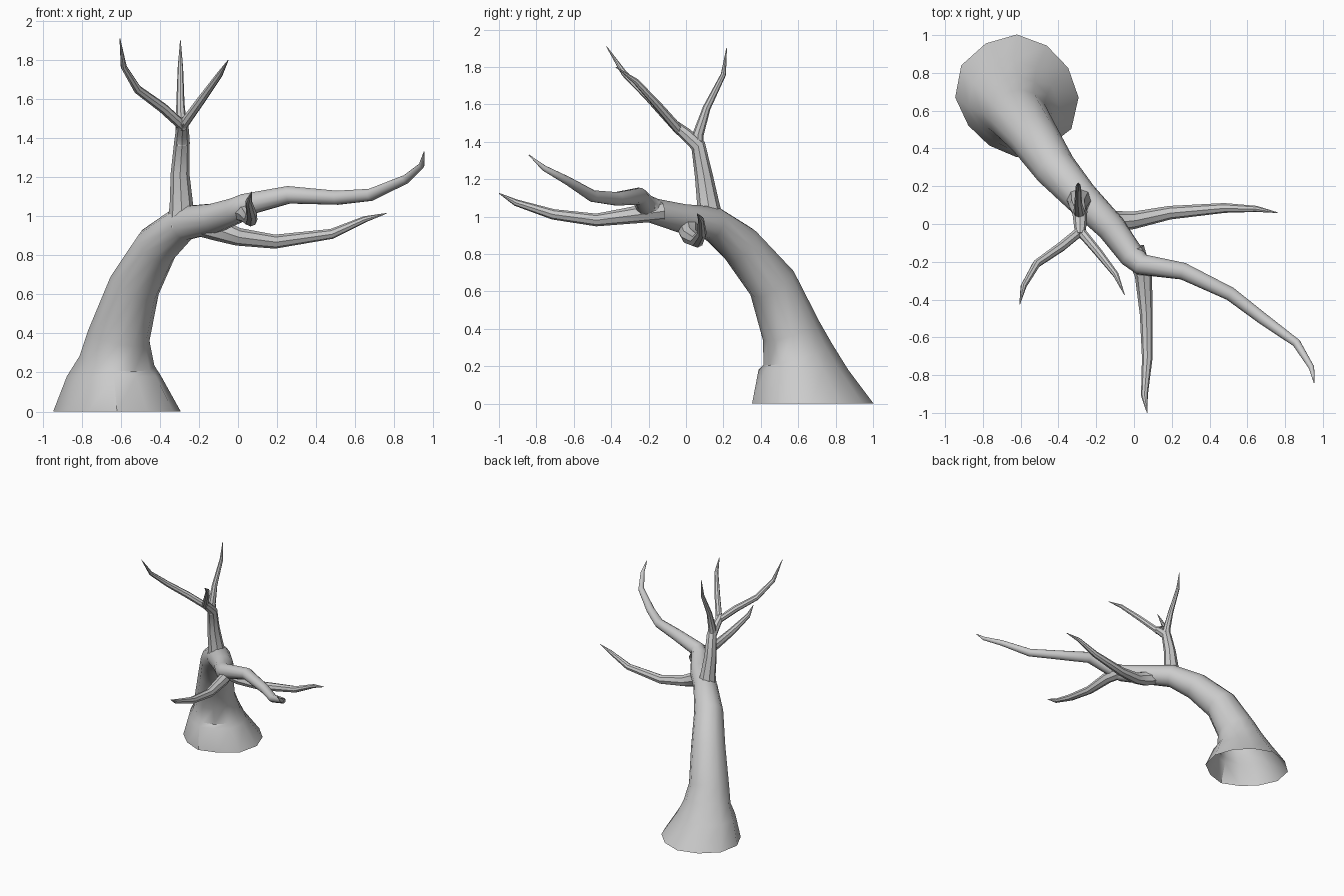
import bpy, bmesh, math
from mathutils import Vector


def limb(name, pts, sides=8, flutes=None):
    """Tapered tube through (x, y, z, radius) points; flutes = (profile, strength per ring)."""
    bm = bmesh.new()
    P = [Vector(p[:3]) for p in pts]
    n = len(P)
    seg = [(P[i + 1] - P[i]).normalized() for i in range(n - 1)]
    rings = []
    tan = Vector((0, 0, 1)) if flutes else seg[0]
    u = Vector((1, 0, 0)) if flutes else tan.orthogonal().normalized()
    for i in range(n):
        if i > 0:
            new = seg[i - 1] if i == n - 1 else (seg[i - 1] + seg[i]).normalized()
            if flutes and i < 2:
                new = Vector((0, 0, 1))
            u = tan.rotation_difference(new) @ u
            tan = new
        v = tan.cross(u)
        ring = []
        for k in range(sides):
            a = 2 * math.pi * k / sides
            r = pts[i][3]
            if flutes and i < len(flutes[1]):
                r *= 1 + (flutes[0][k] - 1) * flutes[1][i]
            ring.append(bm.verts.new(P[i] + (u * math.cos(a) + v * math.sin(a)) * r))
        rings.append(ring)
    for a, b in zip(rings, rings[1:]):
        for k in range(sides):
            j = (k + 1) % sides
            bm.faces.new((a[k], a[j], b[j], b[k]))
    bm.faces.new(rings[-1])
    me = bpy.data.meshes.new(name)
    bm.to_mesh(me)
    bm.free()
    ob = bpy.data.objects.new(name, me)
    bpy.context.collection.objects.link(ob)
    bpy.ops.object.select_all(action='DESELECT')
    ob.select_set(True)
    bpy.context.view_layer.objects.active = ob
    bpy.ops.object.shade_smooth_by_angle(angle=math.radians(40))
    return ob


# Leaning trunk with flared open base, running on into the longest branch
flare = [.99, .95, .96, 1.01, 1.0, 1.03, .99, .9, .89, .96, .94, 1.01]
limb("trunk", [
    (-.62, .67, 0, .33), (-.635, .62, .18, .245), (-.62, .595, .26, .195),
    (-.61, .56, .39, .16), (-.53, .46, .645, .132), (-.415, .29, .85, .112),
    (-.28, .14, .965, .092), (-.12, -.02, .99, .078), (-.01, -.17, 1.03, .068),
    (.04, -.215, 1.06, .058), (.26, -.25, 1.11, .046), (.51, -.37, 1.095, .037),
    (.68, -.50, 1.11, .032), (.86, -.63, 1.19, .023), (.94, -.76, 1.26, .015),
    (.953, -.84, 1.33, .002)], 12, (flare, [1, 1.3, 1, .5]))

# Side branches: towards the front, and towards the right
limb("front_branch", [
    (.0, -.13, 1.03, .055), (.05, -.27, 1.01, .046), (.065, -.48, .982, .034),
    (.07, -.71, 1.012, .028), (.055, -.91, 1.075, .018), (.07, -1.0, 1.125, .002)])
limb("right_branch", [
    (-.24, .08, .97, .06), (-.11, .01, .935, .06), (.0, .02, .895, .046),
    (.19, .06, .87, .036), (.48, .085, .91, .026), (.65, .08, .985, .016),
    (.76, .06, 1.015, .002)])

# Upright stem and its three twigs
limb("upper_stem", [
    (-.285, .13, .95, .08), (-.29, .12, 1.06, .06), (-.297, .095, 1.22, .048),
    (-.287, .065, 1.38, .04), (-.285, .0, 1.44, .034), (-.285, -.06, 1.49, .026)])
limb("back_twig", [
    (-.287, .06, 1.36, .034), (-.29, .065, 1.44, .03), (-.295, .11, 1.58, .021),
    (-.295, .2, 1.76, .014), (-.295, .217, 1.9, .002)])
limb("left_twig", [
    (-.275, -.03, 1.455, .026), (-.385, -.12, 1.555, .026), (-.515, -.21, 1.65, .022),
    (-.585, -.33, 1.765, .016), (-.605, -.425, 1.91, .002)])
limb("right_twig", [
    (-.29, -.03, 1.455, .026), (-.185, -.155, 1.60, .022), (-.095, -.27, 1.725, .016),
    (-.05, -.375, 1.80, .002)])
